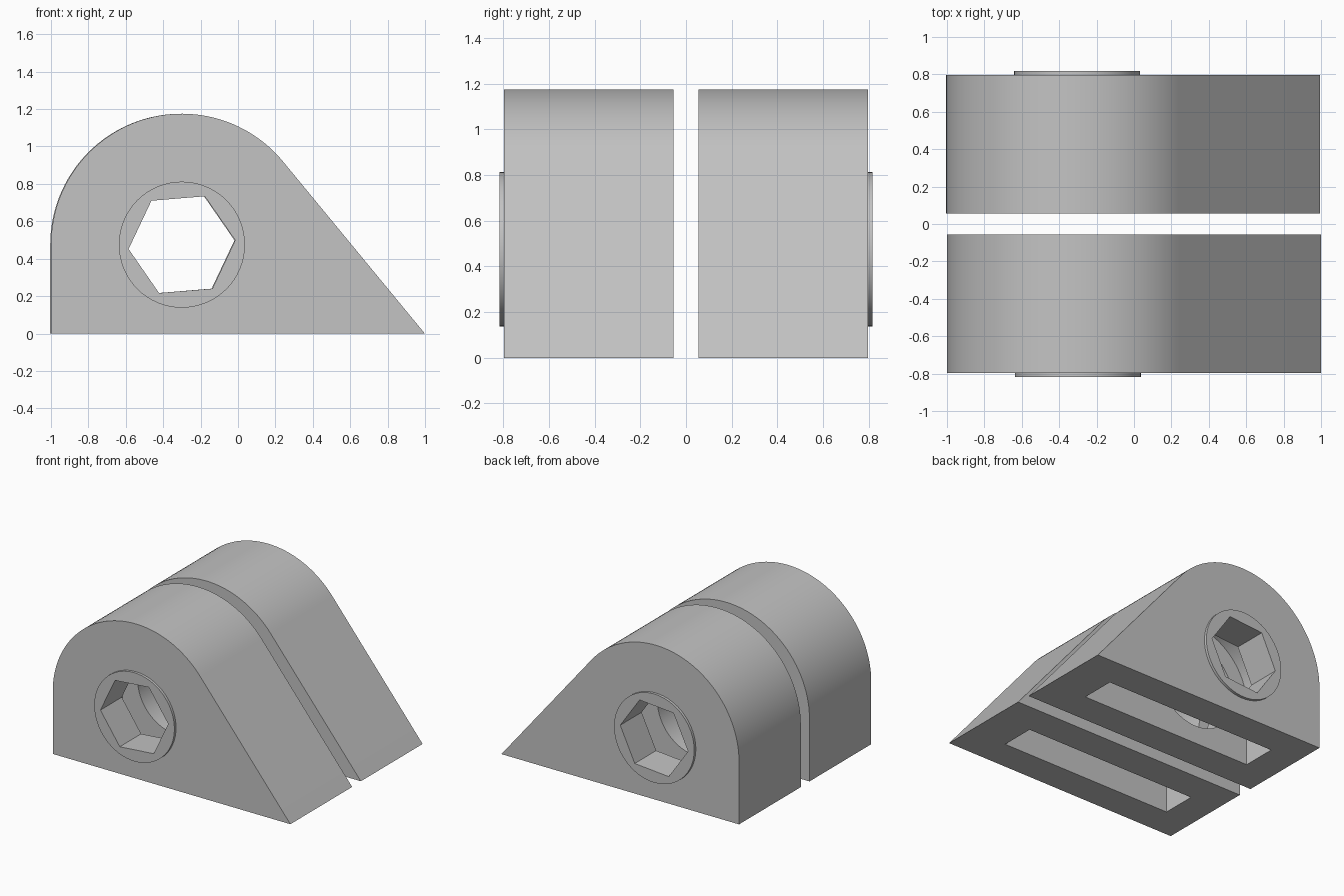
import bpy, bmesh
from math import sin, cos, radians, tau

cube = bpy.data.objects.get("Cube")
if cube:
    bpy.data.objects.remove(cube, do_unlink=True)

grey = bpy.data.materials.new("plain_grey")
grey.use_nodes = True
grey.diffuse_color = (0.55, 0.55, 0.55, 1)
grey.node_tree.nodes["Principled BSDF"].inputs["Base Color"].default_value = (0.55, 0.55, 0.55, 1)

CX, CZ = -0.3, 0.475          # bore axis
SLOPE = radians(39.5)         # direction of the ramp's normal
WALL = 0.237
INNER, OUTER, BOSS = 0.055, 0.797, 0.817


def arch(radius, floor):
    """Upright back, round top and straight ramp down to the floor."""
    steps = 56
    pts = []
    for i in range(steps + 1):
        a = radians(180) + (SLOPE - radians(180)) * i / steps
        pts.append((CX + radius * cos(a), CZ + radius * sin(a)))
    x, z = pts[-1]
    run = (z - floor) / cos(SLOPE)
    pts.append((x + run * sin(SLOPE), floor))
    pts.append((CX - radius, floor))
    return pts


def ring(radius, sides, turn=0.0):
    return [(CX + radius * cos(turn + tau * i / sides),
             CZ + radius * sin(turn + tau * i / sides)) for i in range(sides)]


def prism(name, outline, y0, y1, shift):
    """Extrude an x-z outline along y."""
    bm = bmesh.new()
    face = bm.faces.new([bm.verts.new((x + shift, y0, z)) for x, z in outline])
    moved = bmesh.ops.extrude_face_region(bm, geom=[face])["geom"]
    bmesh.ops.translate(bm, vec=(0, y1 - y0, 0),
                        verts=[v for v in moved if isinstance(v, bmesh.types.BMVert)])
    bmesh.ops.recalc_face_normals(bm, faces=bm.faces)
    mesh = bpy.data.meshes.new(name)
    bm.to_mesh(mesh)
    bm.free()
    mesh.materials.append(grey)
    obj = bpy.data.objects.new(name, mesh)
    bpy.context.collection.objects.link(obj)
    return obj


def combine(body, tool, operation):
    tool.hide_render = True
    mod = body.modifiers.new(tool.name, "BOOLEAN")
    mod.operation = operation
    mod.solver = "EXACT"
    mod.object = tool
    bpy.context.view_layer.objects.active = body
    bpy.ops.object.modifier_apply(modifier=mod.name)
    bpy.data.objects.remove(tool, do_unlink=True)


for name, side, shift in (("front_bracket", -1, 0.0), ("back_bracket", 1, -0.004)):
    def part(label, outline, y0, y1):
        return prism(label, outline, side * y0, side * y1, shift)

    middle = (INNER + OUTER) / 2
    bracket = part(name, arch(0.7, 0), INNER, OUTER)
    # raised round collar on the outer face
    combine(bracket, part("collar", ring(0.337, 64), OUTER - 0.1, BOSS), "UNION")
    # hollow open at the bottom
    combine(bracket, part("hollow", arch(0.7 - WALL, -0.1), INNER + WALL + 0.005, OUTER - WALL), "DIFFERENCE")
    # hexagonal hole through the outer wall, round hole through the inner wall
    combine(bracket, part("hex_hole", ring(0.286, 6, radians(4.7)), middle, BOSS + 0.1), "DIFFERENCE")
    combine(bracket, part("round_hole", ring(0.337, 64), INNER - 0.04, middle), "DIFFERENCE")

    bpy.ops.object.select_all(action="DESELECT")
    bracket.select_set(True)
    bpy.context.view_layer.objects.active = bracket
    bpy.ops.object.shade_smooth_by_angle(angle=radians(30))
